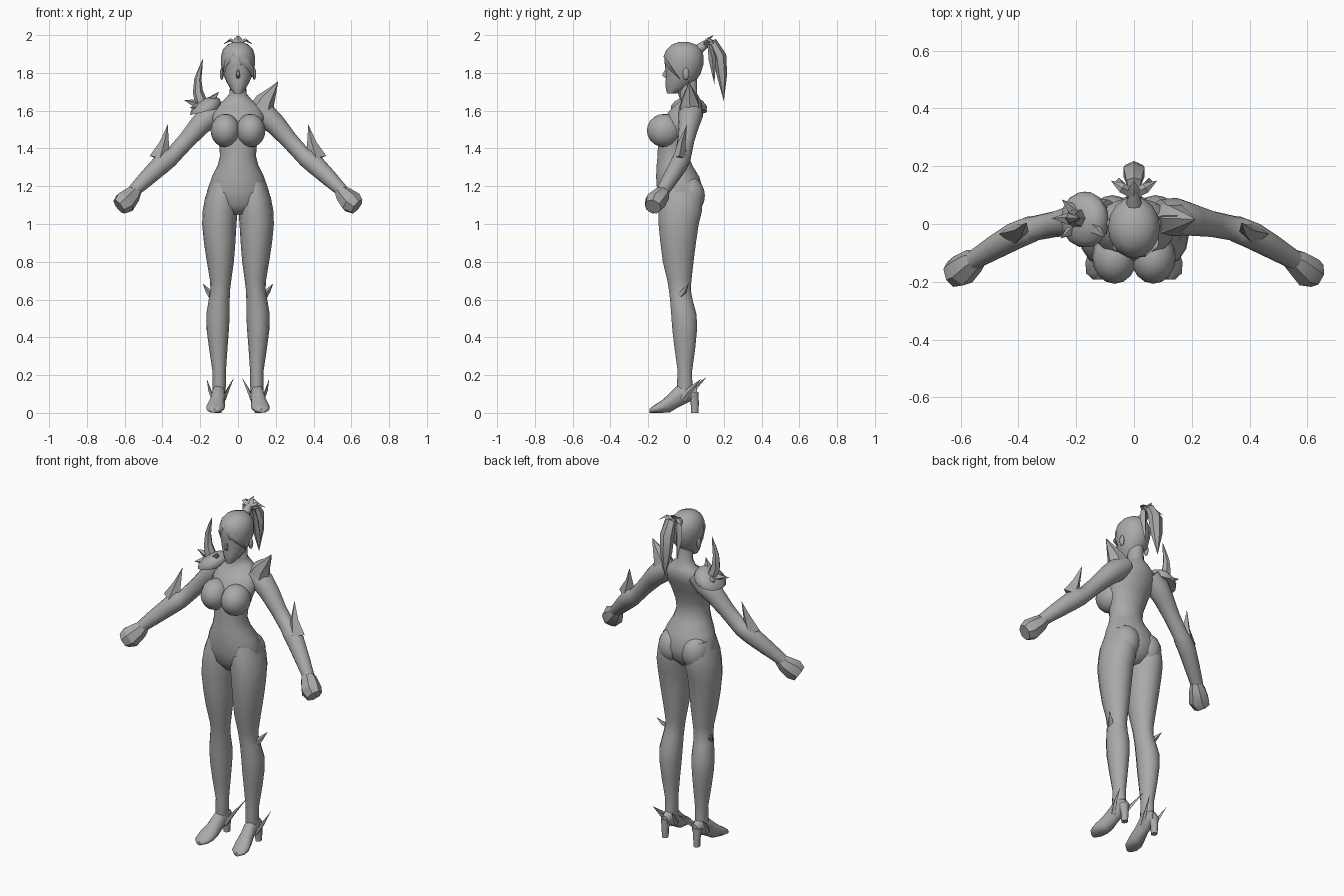
import bpy, bmesh, math
from mathutils import Vector as V

grey = bpy.data.materials.new("plain_grey")
grey.diffuse_color = (0.4, 0.4, 0.4, 1)


def finish(name, bm, angle=50):
    bmesh.ops.remove_doubles(bm, verts=bm.verts, dist=0.0003)
    bmesh.ops.recalc_face_normals(bm, faces=bm.faces)
    me = bpy.data.meshes.new(name)
    bm.to_mesh(me)
    bm.free()
    me.materials.append(grey)
    ob = bpy.data.objects.new(name, me)
    bpy.context.collection.objects.link(ob)
    bpy.ops.object.select_all(action='DESELECT')
    ob.select_set(True)
    bpy.context.view_layer.objects.active = ob
    bpy.ops.object.shade_smooth_by_angle(angle=math.radians(angle))
    return ob


def loft(name, rings, n=14, angle=50, cut=None):
    """Skin elliptical rings given as (centre, half axis u, half axis v)."""
    bm = bmesh.new()
    loops = []
    for c, u, v in rings:
        loops.append([bm.verts.new(V(c) + V(u) * math.cos(2 * math.pi * i / n)
                                   + V(v) * math.sin(2 * math.pi * i / n)) for i in range(n)])
    for a, b in zip(loops, loops[1:]):
        for i in range(n):
            bm.faces.new((a[i], a[(i + 1) % n], b[(i + 1) % n], b[i]))
    bm.faces.new(loops[0])
    bm.faces.new(loops[-1])
    if cut:
        bmesh.ops.bisect_plane(bm, geom=bm.verts[:] + bm.edges[:] + bm.faces[:],
                               plane_co=cut[0], plane_no=cut[1], clear_inner=True)
    return finish(name, bm, angle)


def stack(name, rows, n=16, cut=None):
    """Level rings: (z, x low, x high, y front, y back)."""
    return loft(name, [(((a + b) / 2, (f + k) / 2, z), ((b - a) / 2, 0, 0), (0, (k - f) / 2, 0))
                       for z, a, b, f, k in rows], n, cut=cut)


def tube(name, path, n=10, ref=(0, 1, 0), angle=50, s=1):
    """Rings square to a path: (x, y, z, radius across, radius along ref)."""
    pts = [V((s * p[0], p[1], p[2])) for p in path]
    rings = []
    for i, p in enumerate(path):
        t = (pts[min(i + 1, len(pts) - 1)] - pts[max(i - 1, 0)]).normalized()
        u = t.cross(V(ref)).normalized()
        rings.append((pts[i], u * p[3], u.cross(t).normalized() * p[4]))
    return loft(name, rings, n, angle)


def ball(name, centre, size, seg=16):
    bm = bmesh.new()
    bmesh.ops.create_uvsphere(bm, u_segments=seg, v_segments=10, radius=1)
    for v in bm.verts:
        v.co = V(centre) + V([a * b for a, b in zip(v.co, size)])
    return finish(name, bm)


# Torso and neck
stack("torso", [(z, -r, r, f, b) for z, r, f, b in [
    (1.05, .05, -.10, .03), (1.10, .14, -.14, .08), (1.17, .165, -.155, .095),
    (1.25, .138, -.16, .072), (1.31, .108, -.157, .035), (1.36, .095, -.152, .015),
    (1.42, .10, -.15, .02), (1.50, .122, -.145, .045), (1.57, .14, -.115, .078),
    (1.62, .125, -.07, .09), (1.655, .075, -.03, .08), (1.69, .045, -.032, .06),
    (1.78, .04, -.04, .06)]], 18)

# Head and nose
head = [(1.69, .02, -.10, -.05), (1.715, .04, -.107, .0), (1.75, .06, -.108, .045),
        (1.79, .077, -.106, .072), (1.84, .086, -.112, .088), (1.885, .086, -.114, .09),
        (1.92, .076, -.10, .078), (1.945, .054, -.075, .052), (1.96, .02, -.035, .01)]
stack("head", [(z, -r, r, f, b) for z, r, f, b in head])
tube("nose", [(0, -.10, 1.83, .004, .004), (0, -.113, 1.787, .011, .016),
              (0, -.10, 1.772, .008, .006)], 6)

# Hair cap cut along a slanted hairline, with swept fringe
stack("hair_cap", [(z + .003, -r - .004, r + .004, f - .004, b + .004) for z, r, f, b in head],
      cut=((0, -.11, 1.875), (.12, .62, .75)))
for nm, path in [("fringe_long", [(-.03, -.103, 1.90, .015, .008), (.03, -.109, 1.86, .022, .006),
                                  (.068, -.077, 1.82, .018, .006), (.086, -.03, 1.765, 0, 0)]),
                 ("fringe_short", [(-.02, -.107, 1.895, .014, .007), (-.055, -.088, 1.855, .018, .006),
                                   (-.08, -.045, 1.79, 0, 0)])]:
    tube(nm, path, 6)

# Ponytail: hanging locks, tie and upright tufts
tube("hair_tie", [(0, .06, 1.92, .028, .028), (0, .115, 1.96, .02, .02)], 8, (1, 0, 0))
tube("ponytail", [(0, .09, 1.945, .012, .015), (0, .145, 1.955, .028, .03), (0, .18, 1.89, .034, .042),
                  (0, .19, 1.79, .028, .036), (0, .20, 1.65, 0, 0)], 6, (1, 0, 0), 30)
for s in (1, -1):
    tube("side_lock", [(.01, .10, 1.95, .012, .012), (.035, .125, 1.945, .012, .02),
                       (.052, .14, 1.87, .02, .02), (.045, .15, 1.74, 0, 0)], 4, (1, 0, 0), 30, s)
    tube("side_tuft", [(.0, .10, 1.95, .014, .014), (.04, .125, 1.975, .008, .018),
                       (.08, .15, 1.95, 0, 0)], 4, (0, 1, 0), 30, s)
tube("top_tuft", [(0, .09, 1.95, .014, .022), (0, .12, 1.982, .007, .02), (0, .15, 2.0, 0, 0)],
     4, (1, 0, 0), 30)

for s in (1, -1):
    ball("breast", (s * .067, -.115, 1.495), (.078, .092, .088))
    ball("buttock", (s * .075, .015, 1.15), (.08, .085, .10))
    ball("ear", (s * .086, .0, 1.795), (.01, .017, .032), 8)

    # Leg from hip to ankle
    stack("leg", [(z, min(s * a, s * b), max(s * a, s * b), f, k) for z, a, b, f, k in [
        (1.22, .02, .145, -.13, .07), (1.14, .004, .174, -.148, .09), (1.07, .002, .187, -.15, .088),
        (1.0, .008, .19, -.148, .07), (.9, .014, .18, -.138, .055), (.8, .022, .165, -.125, .042),
        (.7, .036, .148, -.10, .03), (.65, .042, .146, -.092, .027), (.6, .044, .155, -.086, .036),
        (.52, .044, .168, -.08, .058), (.44, .048, .166, -.074, .06), (.34, .056, .153, -.062, .05),
        (.22, .064, .135, -.045, .033), (.14, .064, .136, -.05, .035), (.08, .075, .13, -.04, .04)]], 14)

    # High-heeled shoe: sole sections from back to toe
    loft("shoe", [((s * x, y, (lo + hi) / 2), (w, 0, 0), (0, 0, (hi - lo) / 2))
                  for y, x, w, lo, hi in [
                      (.058, .10, .02, .075, .13), (.02, .10, .035, .06, .16), (-.04, .103, .036, .03, .15),
                      (-.085, .11, .041, .003, .105), (-.13, .118, .05, 0, .065),
                      (-.17, .123, .043, 0, .04), (-.192, .125, .018, 0, .022)]], 12)
    stack("heel", [(z, s * .105 - w, s * .105 + w, f, b) for z, w, f, b in [
        (.11, .03, .01, .066), (.05, .02, .025, .068), (0, .017, .026, .066)]], 8)

    # Ankle and knee spikes
    tube("inner_ankle_spike", [(.075, -.02, .07, .022, .01), (.055, .03, .12, .016, .008),
                               (.02, .11, .19, 0, 0)], 4, (1, 0, 0), 30, s)
    tube("outer_ankle_spike", [(.13, -.02, .07, .022, .01), (.15, .02, .12, .016, .008),
                               (.165, .08, .18, 0, 0)], 4, (1, 0, 0), 30, s)
    tube("knee_spike", [(.14, -.03, .625, .02, .02), (.158, -.01, .645, .014, .014),
                        (.187, .015, .685, 0, 0)], 4, (0, 1, 0), 30, s)

    # Arm, flared gauntlet and fist
    tube("arm", [(.09, .025, 1.62, .05, .06), (.145, .025, 1.575, .063, .066), (.20, .015, 1.525, .056, .056),
                 (.27, .0, 1.445, .046, .045), (.345, -.015, 1.362, .044, .043),
                 (.36, -.02, 1.352, .05, .047), (.41, -.04, 1.312, .052, .048),
                 (.48, -.08, 1.245, .044, .042), (.555, -.125, 1.172, .033, .034)], 12, s=s)
    tube("fist", [(.535, -.115, 1.185, .03, .03), (.56, -.13, 1.155, .048, .045),
                  (.60, -.163, 1.115, .062, .056), (.63, -.175, 1.092, .046, .046)], 7, angle=30, s=s)
    tube("forearm_spike", [(.415, -.035, 1.345, .055, .036), (.39, -.022, 1.43, .025, .02),
                           (.372, .005, 1.527, 0, 0)], 4, (0, 1, 0), 30, s)

# Pointed shoulder guard
tube("shoulder_guard", [(.125, .02, 1.60, .07, .062), (.145, .02, 1.655, .052, .05),
                        (.185, .018, 1.71, .022, .022), (.213, .015, 1.757, 0, 0)], 6, angle=30)
tube("shoulder_guard_point", [(.10, .02, 1.62, .04, .05), (.125, .03, 1.67, .025, .03),
                              (.152, .03, 1.712, 0, 0)], 4, angle=30)

# Rounded pauldron with horns
loft("pauldron", [((x, .015, z), (r * .95, 0, r * .22), (0, r * 1.15, 0)) for x, z, r in [
    (-.175, 1.595, .083), (-.168, 1.62, .085), (-.16, 1.648, .066), (-.15, 1.67, .03),
    (-.148, 1.674, .004)]], 14)
tube("tall_horn", [(-.19, .02, 1.63, .036, .036), (-.212, .02, 1.70, .027, .025),
                   (-.213, .02, 1.765, .019, .018), (-.20, .02, 1.82, .011, .01),
                   (-.185, .02, 1.877, 0, 0)], 6, angle=30)
for tip in [(-.285, .02, 1.655), (-.255, -.05, 1.615), (-.25, .085, 1.64), (-.17, .115, 1.60),
            (-.10, -.045, 1.70)]:
    base = V((-.17, .015, 1.625))
    mid = base.lerp(V(tip), .55)
    tube("small_horn", [(*base, .026, .026), (*mid, .02, .02), (*tip, 0, 0)], 4, (0, .3, 1), 30)
